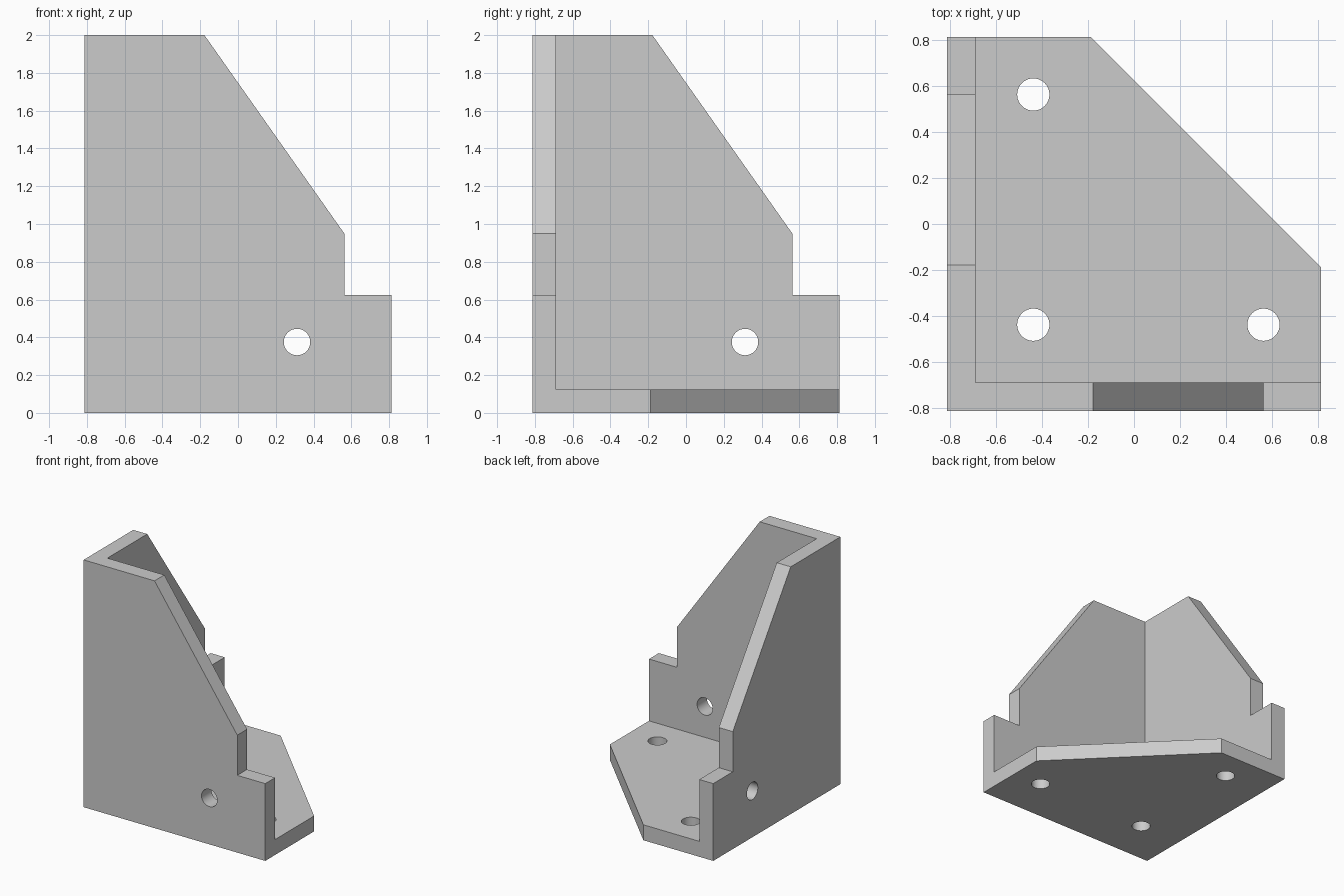
import bpy, bmesh, math
from mathutils import Matrix, Vector

if "Cube" in bpy.data.objects:
    bpy.data.objects.remove(bpy.data.objects["Cube"])

H = 0.8125      # half width
T = 0.125       # plate thickness

grey = bpy.data.materials.new("light_grey")
grey.diffuse_color = (0.6, 0.6, 0.6, 1)
grey.use_nodes = True
grey.node_tree.nodes["Principled BSDF"].inputs["Base Color"].default_value = grey.diffuse_color


def add_object(name, bm):
    bmesh.ops.recalc_face_normals(bm, faces=bm.faces)
    mesh = bpy.data.meshes.new(name)
    bm.to_mesh(mesh)
    bm.free()
    mesh.materials.append(grey)
    ob = bpy.data.objects.new(name, mesh)
    bpy.context.collection.objects.link(ob)
    return ob


def prism(name, points, depth):
    """Extrude a 3D outline along the depth vector."""
    bm = bmesh.new()
    face = bm.faces.new([bm.verts.new(p) for p in points])
    ext = bmesh.ops.extrude_face_region(bm, geom=[face], use_keep_orig=True)
    verts = [g for g in ext["geom"] if isinstance(g, bmesh.types.BMVert)]
    bmesh.ops.translate(bm, verts=verts, vec=Vector(depth))
    return add_object(name, bm)


def drill(name, centre, axis):
    bm = bmesh.new()
    rot = Vector((0, 0, 1)).rotation_difference(Vector(axis)).to_matrix().to_4x4()
    bmesh.ops.create_cone(bm, cap_ends=True, segments=48, radius1=0.07, radius2=0.07,
                          depth=0.4, matrix=Matrix.Translation(centre) @ rot)
    return add_object(name, bm)


def combine(target, other, operation):
    mod = target.modifiers.new(operation.lower(), 'BOOLEAN')
    mod.operation = operation
    mod.solver = 'EXACT'
    mod.object = other
    bpy.context.view_layer.objects.active = target
    bpy.ops.object.modifier_apply(modifier=mod.name)
    bpy.data.objects.remove(other)


# Base plate with a cut corner
base = [(-H, -H), (H, -H), (H, -0.1875), (-0.1875, H), (-H, H)]
bracket = prism("corner_bracket", [(x, y, 0) for x, y in base], (0, 0, T))

# Two matching walls with sloped, notched edges
wall = [(-H, 0), (H, 0), (H, 0.625), (0.5625, 0.625), (0.5625, 0.95), (-0.178, 2), (-H, 2)]
front = prism("front_wall", [(u, -H, z) for u, z in wall], (0, T, 0))
side = prism("side_wall", [(-H, u, z) for u, z in wall], (T, 0, 0))
for part in (front, side):
    combine(bracket, part, 'UNION')

# Screw holes: three in the base, one in each wall
holes = [((-0.4375, -0.4375, T / 2), (0, 0, 1)),
         ((0.5625, -0.4375, T / 2), (0, 0, 1)),
         ((-0.4375, 0.5625, T / 2), (0, 0, 1)),
         ((0.3125, -H + T / 2, 0.375), (0, 1, 0)),
         ((-H + T / 2, 0.3125, 0.375), (1, 0, 0))]
for centre, axis in holes:
    combine(bracket, drill("screw_hole", centre, axis), 'DIFFERENCE')

# Smooth hole walls, sharp plate edges
bpy.ops.object.select_all(action='DESELECT')
bracket.select_set(True)
bpy.context.view_layer.objects.active = bracket
bpy.ops.object.shade_smooth_by_angle(angle=math.radians(30))
